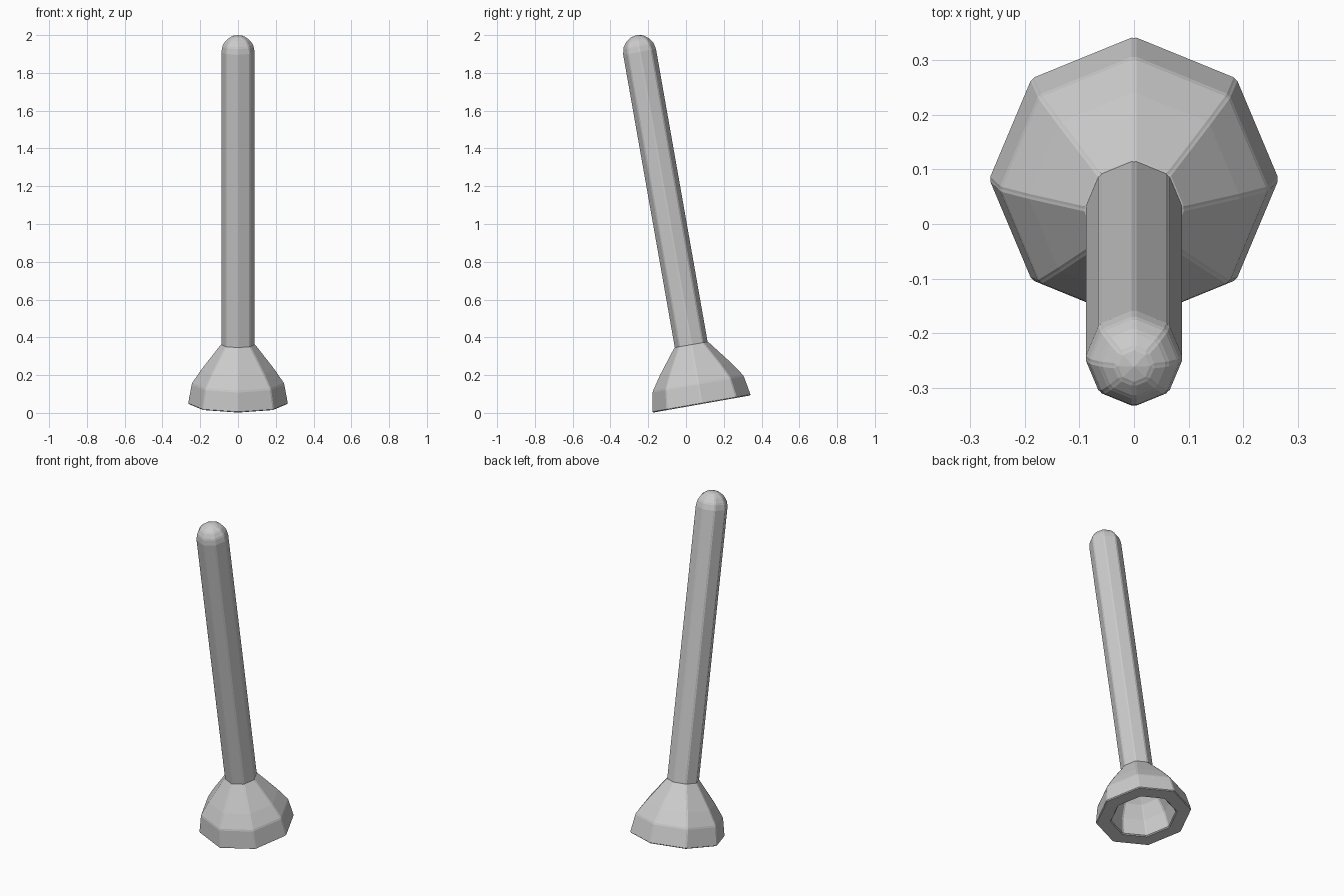
import bpy, bmesh, math
from mathutils import Matrix

if "Cube" in bpy.data.objects:
    bpy.data.objects.remove(bpy.data.objects["Cube"])

SIDES = 8
TILT = math.radians(10)
BASE = Matrix.Translation((0, 0.083, 0.047)) @ Matrix.Rotation(TILT, 4, 'X')


def lathe(name, profile):
    """Eight-sided turned part from (radius, height) points; radius 0 is a pole."""
    bm = bmesh.new()
    rings = []
    for r, h in profile:
        if r == 0:
            rings.append([bm.verts.new((0, 0, h))] * SIDES)
        else:
            rings.append([bm.verts.new((r * math.cos(i * math.tau / SIDES),
                                        r * math.sin(i * math.tau / SIDES), h))
                          for i in range(SIDES)])
    for a, b in zip(rings, rings[1:]):
        for i in range(SIDES):
            j = (i + 1) % SIDES
            bm.faces.new(list(dict.fromkeys((a[i], a[j], b[j], b[i]))))
    bmesh.ops.recalc_face_normals(bm, faces=bm.faces)
    bm.transform(BASE)
    mesh = bpy.data.meshes.new(name)
    bm.to_mesh(mesh)
    bm.free()
    ob = bpy.data.objects.new(name, mesh)
    bpy.context.collection.objects.link(ob)
    # narrow seams along the hard edges
    bev = ob.modifiers.new("seams", 'BEVEL')
    bev.width = 0.005
    bev.segments = 2
    bev.profile = 0.15
    bev.limit_method = 'ANGLE'
    bev.angle_limit = math.radians(20)
    return ob


# Hollow rubber cup: cavity, flat lip, rim, shoulder, neck
lathe("rubber_cup", [(0, 0.27), (0.06, 0.265), (0.13, 0.18), (0.165, 0.10), (0.18, 0),
                     (0.266, 0), (0.246, 0.11), (0.194, 0.187), (0.09, 0.322), (0, 0.322)])

# Straight handle with a rounded end
R, TOP = 0.09, 1.983
dome = [(R * math.cos(a), TOP - R + R * math.sin(a))
        for a in (math.radians(22.5 * k) for k in range(4))]
lathe("handle", [(0, 0.30), (R, 0.30)] + dome + [(0, TOP)])
